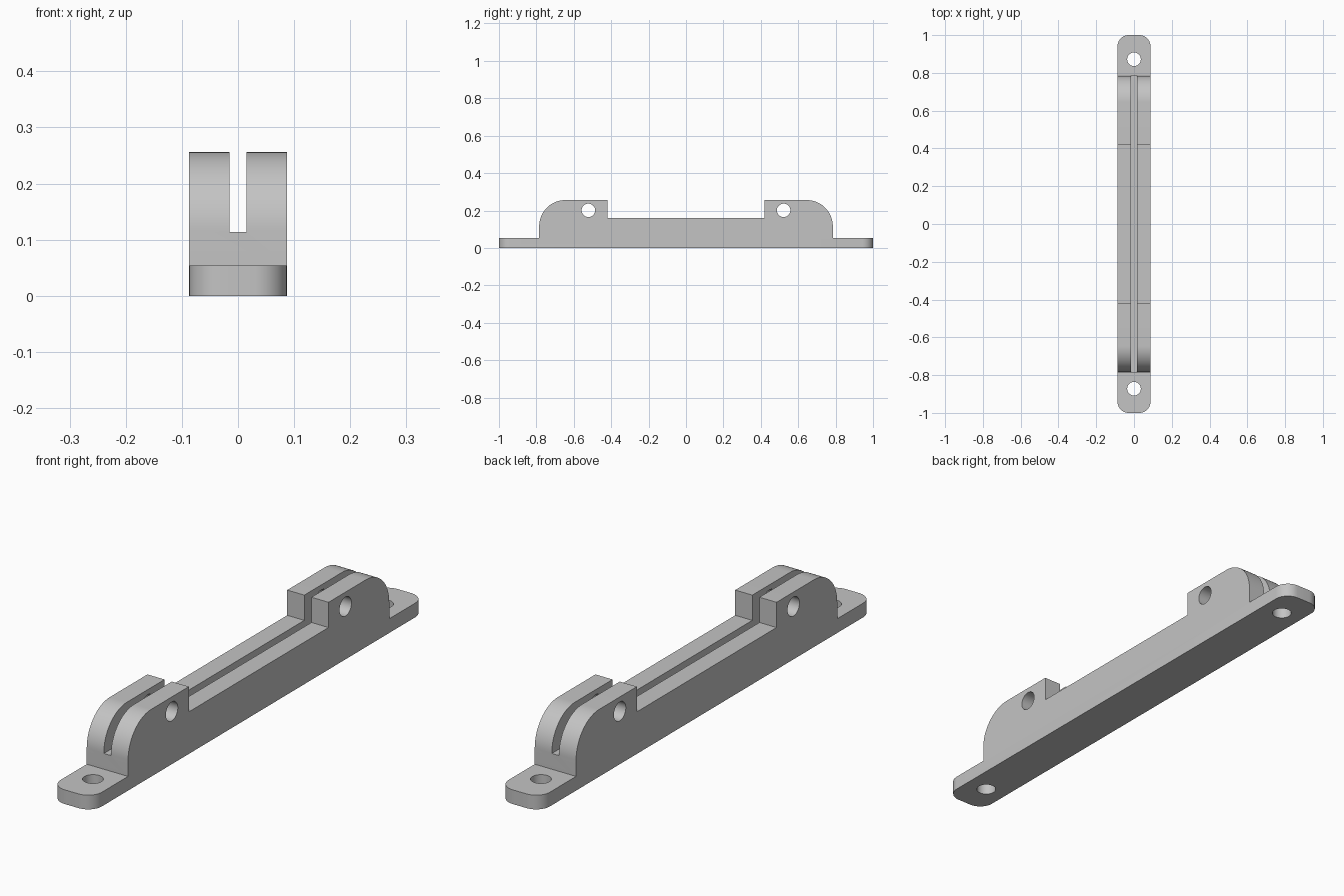
import bpy
import bmesh
from math import pi, sin, cos, radians

cube = bpy.data.objects.get("Cube")
if cube:
    bpy.data.objects.remove(cube, do_unlink=True)

HALF_W = 0.087       # half width
PLATE_H = 0.054      # mounting tab thickness
TOP = 0.256          # ear height
RAIL_H = 0.16        # low middle height
EAR_OUT, EAR_IN = 0.785, 0.42
ARC_R = 0.14
HOLE_R = 0.036

grey = bpy.data.materials.new("light grey")
grey.use_nodes = True
colour = (0.55, 0.55, 0.55, 1)
grey.diffuse_color = colour
grey.node_tree.nodes["Principled BSDF"].inputs["Base Color"].default_value = colour


def make_object(name, bm):
    bmesh.ops.recalc_face_normals(bm, faces=bm.faces)
    mesh = bpy.data.meshes.new(name)
    bm.to_mesh(mesh)
    bm.free()
    mesh.materials.append(grey)
    obj = bpy.data.objects.new(name, mesh)
    bpy.context.collection.objects.link(obj)
    return obj


def cut(target, cutter):
    cutter.hide_render = True
    mod = target.modifiers.new("cut", 'BOOLEAN')
    mod.operation = 'DIFFERENCE'
    mod.solver = 'EXACT'
    mod.object = cutter
    bpy.context.view_layer.objects.active = target
    bpy.ops.object.modifier_apply(modifier=mod.name)
    bpy.data.objects.remove(cutter, do_unlink=True)


def drill(target, location, rotation):
    bpy.ops.mesh.primitive_cylinder_add(vertices=48, radius=HOLE_R, depth=0.5,
                                        location=location, rotation=rotation)
    cut(target, bpy.context.object)


# Side silhouette: tab, rounded ear, low rail, mirrored along y
arc = [(EAR_OUT - ARC_R + ARC_R * cos(a), TOP - ARC_R + ARC_R * sin(a))
       for a in (pi / 2 * i / 24 for i in range(25))]
half = [(1, 0), (1, PLATE_H), (EAR_OUT, PLATE_H)] + arc + [(EAR_IN, TOP), (EAR_IN, RAIL_H)]
outline = half + [(-y, z) for y, z in reversed(half)]

bm = bmesh.new()
face = bm.faces.new([bm.verts.new((-HALF_W, y, z)) for y, z in outline])
side = bmesh.ops.extrude_face_region(bm, geom=[face])
moved = [v for v in side["geom"] if isinstance(v, bmesh.types.BMVert)]
bmesh.ops.translate(bm, verts=moved, vec=(2 * HALF_W, 0, 0))

# Rounded corners at both ends of the mounting tabs
corners = [e for e in bm.edges
           if all(abs(v.co.y) > 0.99 for v in e.verts)
           and abs(e.verts[0].co.z - e.verts[1].co.z) > 0.01]
bmesh.ops.bevel(bm, geom=corners, offset=0.058, segments=12, profile=0.5, affect='EDGES')
bracket = make_object("bracket", bm)

# Long central slot
bpy.ops.mesh.primitive_cube_add(size=1, location=(0, 0, 0.114 + 0.25))
slot = bpy.context.object
slot.scale = (0.03, 1.8, 0.5)
bpy.context.view_layer.update()
cut(bracket, slot)

# Screw holes in the tabs and pin holes through the ears
for s in (-1, 1):
    drill(bracket, (0, s * 0.872, 0), (0, 0, 0))
    drill(bracket, (0, s * 0.522, 0.201), (0, pi / 2, 0))

bpy.ops.object.select_all(action='DESELECT')
bracket.select_set(True)
bpy.context.view_layer.objects.active = bracket
bpy.ops.object.shade_smooth_by_angle(angle=radians(30))
